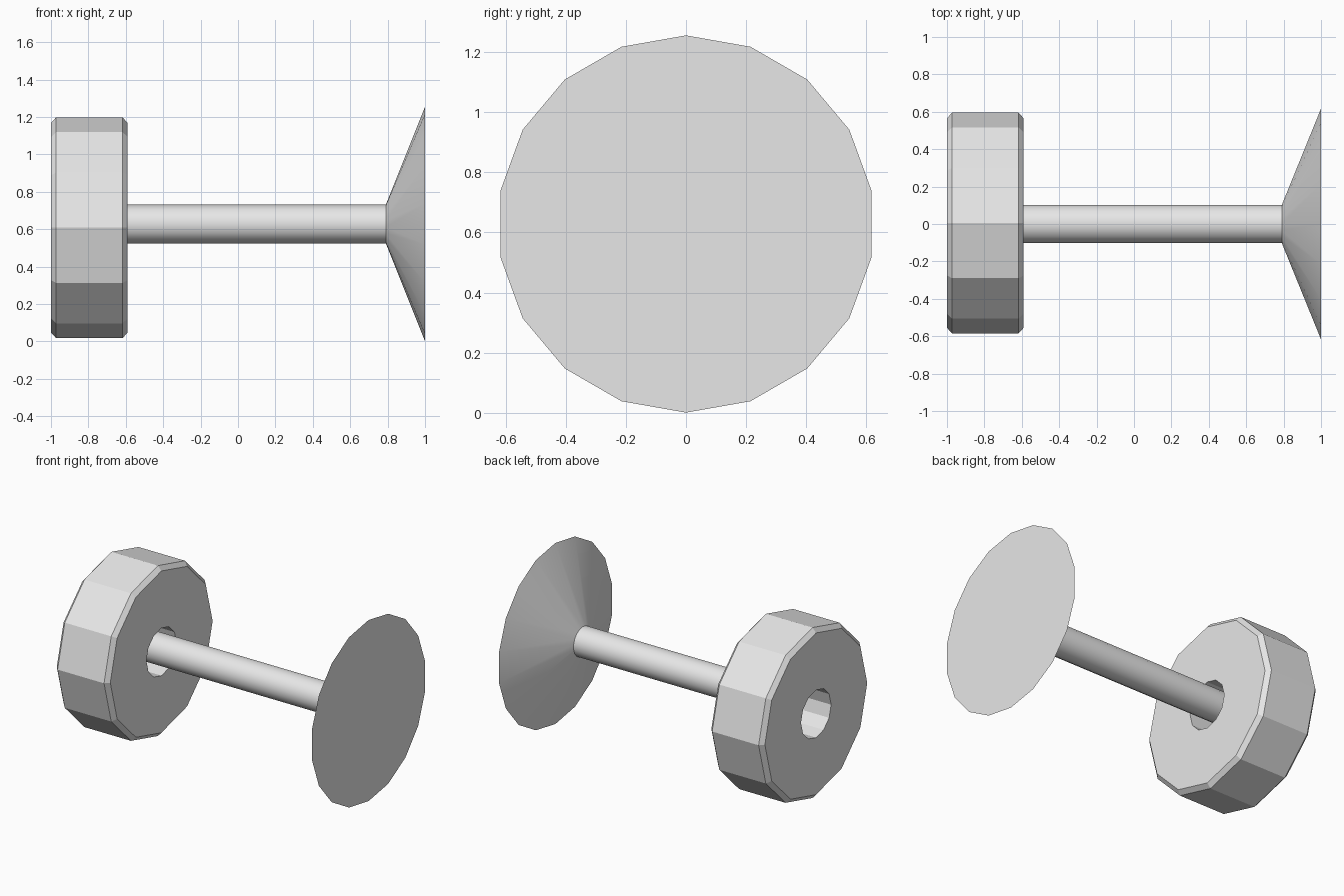
import bpy, bmesh, math

cube = bpy.data.objects.get("Cube")
if cube:
    bpy.data.objects.remove(cube, do_unlink=True)

# Single plain grey
grey = bpy.data.materials.new("light_grey")
grey.use_nodes = True
colour = (0.8, 0.8, 0.8, 1)
grey.diffuse_color = colour
grey.node_tree.nodes["Principled BSDF"].inputs["Base Color"].default_value = colour


def lathe(name, profile, sides, centre, ring=False, smooth_angle=None):
    """Turn an (x, radius) profile around the x axis; a ring closes on itself."""
    bm = bmesh.new()
    loops = []
    for x, r in profile:
        angles = [math.tau * i / sides for i in range(sides)]
        loops.append([bm.verts.new((x, r * math.sin(a), r * math.cos(a))) for a in angles])
    pairs = list(zip(loops, loops[1:]))
    if ring:
        pairs.append((loops[-1], loops[0]))
    else:
        bm.faces.new(loops[0])
        bm.faces.new(loops[-1])
    for a, b in pairs:
        for i in range(sides):
            j = (i + 1) % sides
            bm.faces.new((a[i], a[j], b[j], b[i]))
    bmesh.ops.recalc_face_normals(bm, faces=bm.faces)
    for face in bm.faces:
        face.smooth = smooth_angle is not None
    mesh = bpy.data.meshes.new(name)
    bm.to_mesh(mesh)
    bm.free()
    if smooth_angle is not None:
        mesh.set_sharp_from_angle(angle=math.radians(smooth_angle))
    mesh.materials.append(grey)
    obj = bpy.data.objects.new(name, mesh)
    obj.location = centre
    bpy.context.collection.objects.link(obj)
    return obj


# Faceted wheel with bevelled rims and a bore
outer, rim, bore = 0.59, 0.56, 0.165
left, right, bevel = -1.0, -0.59, 0.027
lathe("wheel", [(left, bore), (left, rim), (left + bevel, outer),
                (right - bevel, outer), (right, rim), (right, bore)],
      12, (0, 0.005, 0.608), ring=True)

# Shaft running into the bore, flaring into a flat-backed cone
lathe("shaft_and_flared_end", [(-0.79, 0.103), (0.79, 0.103), (1.0, 0.627)],
      18, (0, 0, 0.628), smooth_angle=30)
